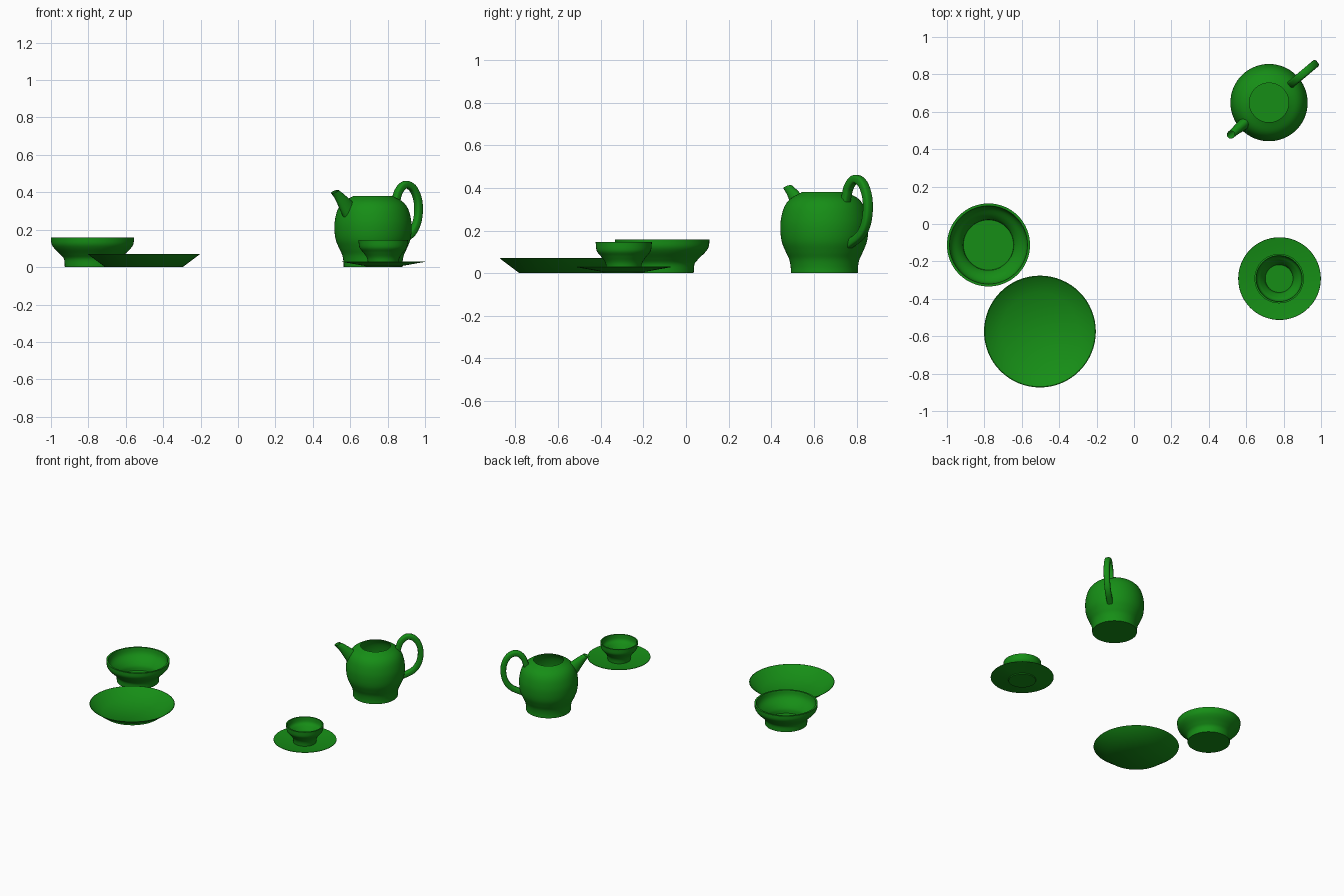
import bpy, bmesh, math
from mathutils import Vector

if "Cube" in bpy.data.objects:
    bpy.data.objects.remove(bpy.data.objects["Cube"])

green = bpy.data.materials.new("green_glaze")
green.diffuse_color = (0.008, 0.27, 0.008, 1)
green.use_nodes = True
green.node_tree.nodes["Principled BSDF"].inputs["Base Color"].default_value = green.diffuse_color


def finish(name, verts, faces, location=(0, 0, 0), turn=0):
    """Make a smooth-shaded object with sharp edges kept."""
    mesh = bpy.data.meshes.new(name)
    mesh.from_pydata(verts, [], faces)
    bm = bmesh.new()
    bm.from_mesh(mesh)
    bmesh.ops.recalc_face_normals(bm, faces=bm.faces)
    bm.to_mesh(mesh)
    bm.free()
    mesh.materials.append(green)
    obj = bpy.data.objects.new(name, mesh)
    bpy.context.collection.objects.link(obj)
    obj.location = location
    obj.rotation_euler.z = turn
    bpy.ops.object.select_all(action='DESELECT')
    obj.select_set(True)
    bpy.context.view_layer.objects.active = obj
    bpy.ops.object.shade_smooth_by_angle(angle=math.radians(40))
    return obj


def skin(name, rings, caps=(), **place):
    """Bridge rings of equal length; caps lists ring indices to close."""
    n = len(rings[0])
    verts = [v for ring in rings for v in ring]
    faces = [(k * n + i, k * n + (i + 1) % n, (k + 1) * n + (i + 1) % n, (k + 1) * n + i)
             for k in range(len(rings) - 1) for i in range(n)]
    for k in caps:
        faces.append(tuple(range(k * n, k * n + n)))
    return finish(name, verts, faces, **place)


def turned(name, profile, center, caps, n=64):
    """Revolve an (r, z) profile round the vertical axis."""
    rings = [[(r * math.cos(2 * math.pi * i / n), r * math.sin(2 * math.pi * i / n), z)
              for i in range(n)] for r, z in profile]
    return skin(name, rings, caps, location=center)


def smooth(points, steps=5):
    """Catmull-Rom curve through points of any dimension."""
    p = [Vector(q) for q in points]
    p = [2 * p[0] - p[1]] + p + [2 * p[-1] - p[-2]]
    out = []
    for i in range(1, len(p) - 2):
        a, b, c, d = p[i - 1:i + 3]
        for s in range(steps):
            t = s / steps
            out.append(0.5 * (2 * b + (c - a) * t + (2 * a - 5 * b + 4 * c - d) * t ** 2
                              + (3 * b - a - 3 * c + d) * t ** 3))
    return out + [p[-2]]


# bowl: outer wall, rim, inner wall, inner floor
outer = smooth([(.148, 0), (.152, .042), (.172, .068), (.204, .1), (.219, .125), (.222, .158)])
inner = smooth([(.209, .158), (.203, .128), (.19, .105), (.158, .073), (.139, .045), (.134, .015)])
turned("bowl", outer + inner, (-.778, -.112, 0), (0, len(outer + inner) - 1))

# cup
outer = smooth([(.08, .01), (.083, .035), (.09, .055), (.108, .08), (.127, .105), (.132, .145)])
inner = smooth([(.123, .145), (.118, .108), (.1, .085), (.082, .058), (.076, .038), (.074, .02)])
turned("cup", outer + inner, (.776, -.292, 0), (0, len(outer + inner) - 1))

# thin plate and saucer (the saucer has a low foot)
turned("plate", [(.207, 0), (.299, .069), (.295, .07), (.207, .005)], (-.503, -.575, 0), (0, 3))
turned("saucer", [(.095, 0), (.098, .006), (.221, .028), (.22, .031), (.1, .012)],
       (.778, -.292, 0), (0, 4))

# teapot body: open at the top
POT = (.722, .649, 0)
TURN = math.radians(40)
body = smooth([(.157, 0), (.158, .03), (.165, .065), (.181, .1), (.199, .145), (.206, .195),
               (.204, .25), (.188, .31), (.158, .35), (.105, .38)])
turned("teapot_body", body, POT, (0,))

# teapot handle: rounded section swept along a loop in the (x, z) plane
path = smooth([(.15, .32), (.163, .365), (.176, .40), (.203, .43), (.237, .441), (.281, .418),
               (.312, .36), (.317, .29), (.3, .225), (.26, .175), (.18, .135)])
rings = []
for i, p in enumerate(path):
    t = (path[min(i + 1, len(path) - 1)] - path[max(i - 1, 0)]).normalized()
    ring = []
    for k in range(24):
        a = 2 * math.pi * k / 24
        c, s = math.cos(a), math.sin(a)
        u = .02 * math.copysign(abs(c) ** .6, c)
        w = .021 * math.copysign(abs(s) ** .6, s)
        ring.append((p.x - t.y * u, w, p.y + t.x * u))
    rings.append(ring)
skin("teapot_handle", rings, (0, -1 + len(rings)), location=POT, turn=TURN)

# teapot spout: each section has a lower point, an upper point and a half width
sections = smooth([(.18, .24, .11, .345, .038), (.203, .27, .14, .347, .032),
                   (.242, .335, .17, .365, .027), (.265, .37, .21, .392, .023),
                   (.288, .395, .246, .413, .021)])
rings = []
for lx, lz, ux, uz, w in sections:
    ring = []
    for k in range(24):
        a = 2 * math.pi * k / 24
        c = math.cos(a)
        ring.append(((lx + ux) / 2 + c * (lx - ux) / 2, w * math.sin(a),
                     (lz + uz) / 2 + c * (lz - uz) / 2))
    rings.append(ring)
skin("teapot_spout", rings, location=POT, turn=TURN + math.pi)
